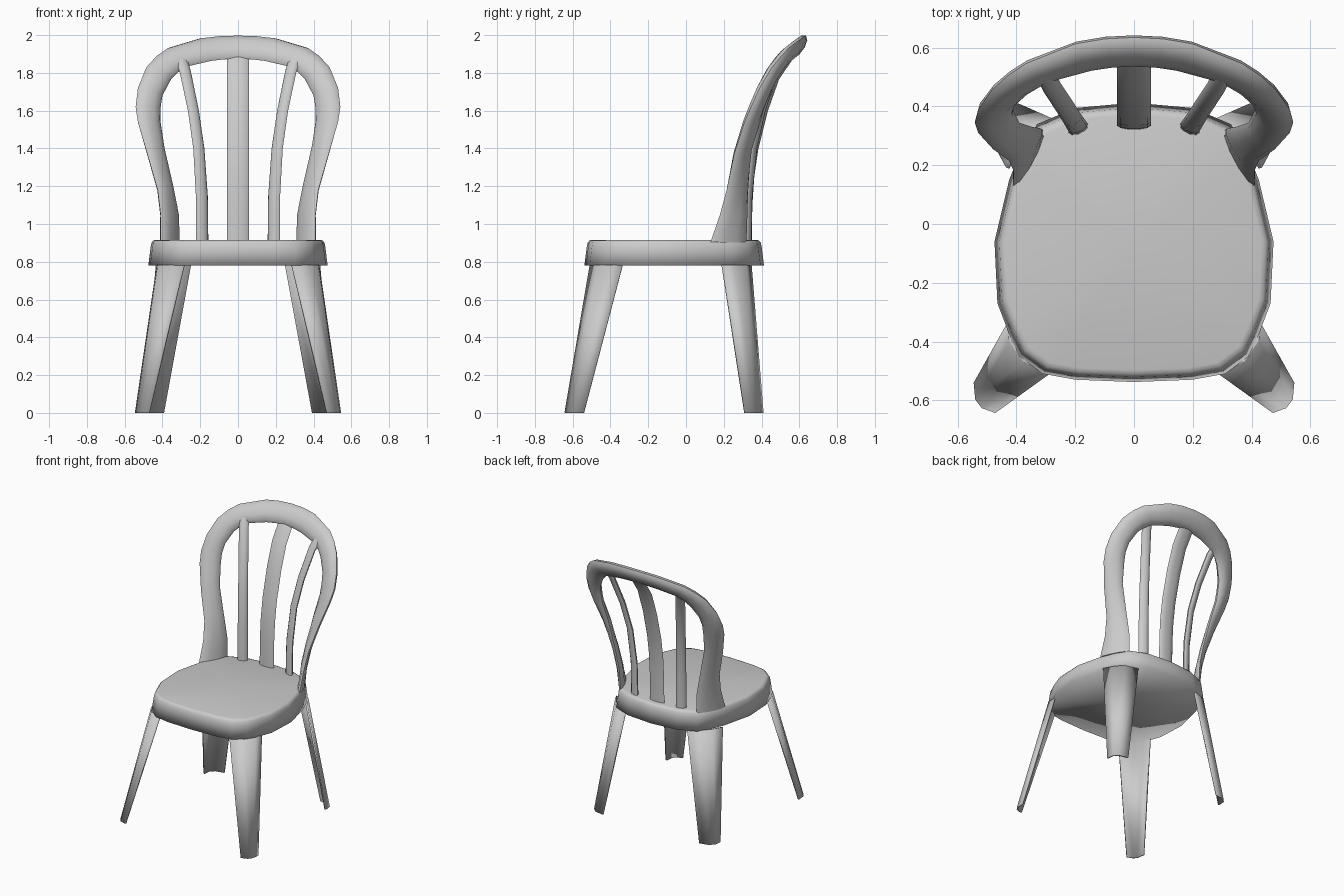
import bpy, bmesh, math
from mathutils import Vector

if "Cube" in bpy.data.objects:
    bpy.data.objects.remove(bpy.data.objects["Cube"])


def make(name, verts, faces, shell=0.0, angle=50):
    me = bpy.data.meshes.new(name)
    me.from_pydata([tuple(v) for v in verts], [], faces)
    bm = bmesh.new()
    bm.from_mesh(me)
    bmesh.ops.recalc_face_normals(bm, faces=bm.faces)
    bm.to_mesh(me)
    bm.free()
    ob = bpy.data.objects.new(name, me)
    bpy.context.collection.objects.link(ob)
    bpy.ops.object.select_all(action='DESELECT')
    ob.select_set(True)
    bpy.context.view_layer.objects.active = ob
    bpy.ops.object.shade_smooth_by_angle(angle=math.radians(angle))
    if shell:
        m = ob.modifiers.new("shell", 'SOLIDIFY')
        m.thickness = shell
        m.offset = 0
    return ob


def bridge(n, rings, closed=True):
    """Quads joining consecutive rings of n points."""
    return [(r * n + i, r * n + (i + 1) % n, (r + 1) * n + (i + 1) % n, (r + 1) * n + i)
            for r in range(rings - 1) for i in range(n if closed else n - 1)]


def bar(name, rails, thick, sides=10):
    """Oval-section bar lofted between pairs of edge points; thick(z) is its half depth."""
    pairs = [(Vector(o), Vector(i)) for o, i in rails]
    mids = [(o + i) / 2 for o, i in pairs]
    verts = []
    for k, (o, i) in enumerate(pairs):
        a = (o - i) / 2
        t = mids[min(k + 1, len(mids) - 1)] - mids[max(k - 1, 0)]
        n = t.cross(a).normalized() * thick(mids[k].z)
        for s in range(sides):
            w = 2 * math.pi * s / sides
            verts.append(mids[k] + a * math.cos(w) + n * math.sin(w))
    faces = bridge(sides, len(pairs))
    last = (len(pairs) - 1) * sides
    faces += [tuple(range(sides)), tuple(range(last, last + sides))]
    return make(name, verts, faces)


def flip(p):
    return (-p[0], p[1], p[2])


# Seat: solid pad with a rounded top edge and a flat underside
half = [(0, -.538), (.2, -.53), (.31, -.51), (.39, -.45), (.425, -.375), (.465, -.27), (.475, -.06),
        (.425, .15), (.385, .25), (.33, .34), (.2, .395), (0, .413)]
outline = half + [(-x, y) for x, y in half[-2:0:-1]]
n = len(outline)
rings = [(.78, 1), (.875, .975), (.9, .965), (.912, .945), (.916, .915)]
verts = [(x * s, (y + .06) * s - .06, z) for z, s in rings for x, y in outline]
verts += [(0, -.06, .916), (0, -.06, .78)]
faces = bridge(n, len(rings))
base = (len(rings) - 1) * n
for i in range(n):
    j = (i + 1) % n
    faces += [(base + i, base + j, len(verts) - 2), (j, i, len(verts) - 1)]
make("seat", verts, faces, angle=100)

# Legs: tapered angle-section shells, splayed outward
legs = {
    "front_leg": ([(.54, -.54), (.535, -.595), (.515, -.622), (.47, -.638)],
                  [(.425, -.335), (.42, -.40), (.375, -.465), (.285, -.505)]),
    "back_leg": ([(.495, .31), (.49, .36), (.46, .392), (.393, .405)],
                 [(.43, .19), (.395, .255), (.345, .315), (.25, .342)]),
}
for name, (low, top) in legs.items():
    for side, sx in (("right", 1), ("left", -1)):
        verts = [(sx * x, y, 0) for x, y in low] + [(sx * x, y, .782) for x, y in top]
        make(name + "_" + side, verts, bridge(4, 2, False), .012, 60)

# Back hoop: outer and inner edges of the right half, mirrored over the top
hoop = [((.41, .13, .905), (.31, .32, .905)),
        ((.41, .18, 1.05), (.315, .325, 1.05)),
        ((.425, .215, 1.18), (.345, .33, 1.2)),
        ((.48, .255, 1.37), (.39, .345, 1.4)),
        ((.53, .31, 1.54), (.41, .385, 1.54)),
        ((.542, .345, 1.62), (.411, .40, 1.61)),
        ((.53, .39, 1.72), (.40, .425, 1.68)),
        ((.485, .455, 1.83), (.355, .46, 1.765)),
        ((.43, .505, 1.89), (.315, .48, 1.805)),
        ((.37, .545, 1.932), (.265, .50, 1.835)),
        ((.2, .613, 1.983), (.14, .53, 1.864)),
        ((.1, .63, 1.994), (.07, .54, 1.872)),
        ((0, .635, 1.997), (0, .543, 1.875))]
full = hoop + [(flip(o), flip(i)) for o, i in hoop[-2::-1]]
bar("back_hoop", full, lambda z: .022 + .012 * min(1, max(0, (z - 1.2) / .5)))

# Back slats: one wide centre slat and a narrow pair
curve = [(.335, .905), (.338, 1.1), (.348, 1.25), (.37, 1.4), (.42, 1.6), (.48, 1.77), (.547, 1.87), (.59, 1.93)]
bar("centre_slat", [((.058, y, z), (-.058, y, z)) for y, z in curve], lambda z: .014)
side = [((.222, .31, .905), (.157, .34, .905)),
        ((.223, .315, 1.15), (.16, .345, 1.15)),
        ((.237, .34, 1.4), (.178, .37, 1.4)),
        ((.265, .385, 1.6), (.207, .415, 1.6)),
        ((.308, .45, 1.8), (.25, .48, 1.81)),
        ((.332, .50, 1.88), (.275, .53, 1.90))]
bar("side_slat_right", side, lambda z: .018)
bar("side_slat_left", [(flip(o), flip(i)) for o, i in side], lambda z: .018)
